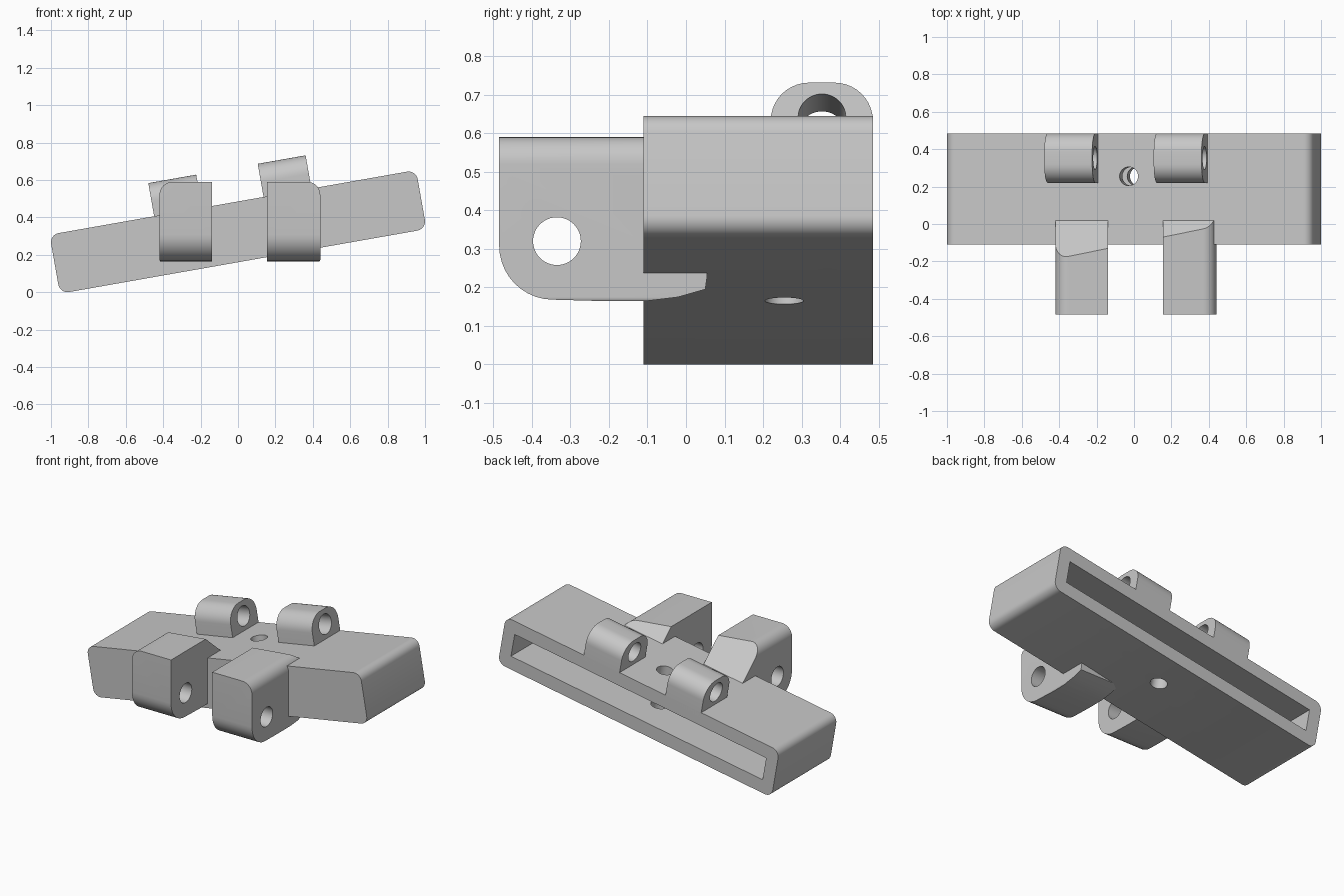
import bpy, bmesh, math
from mathutils import Matrix, Vector

if "Cube" in bpy.data.objects:
    bpy.data.objects.remove(bpy.data.objects["Cube"], do_unlink=True)

grey = bpy.data.materials.new("plain grey")
grey.use_nodes = True
COLOUR = (0.57, 0.57, 0.57, 1)
grey.diffuse_color = COLOUR
grey.node_tree.nodes["Principled BSDF"].inputs["Base Color"].default_value = COLOUR

# Frame of the slanted bar
TILT = Matrix.Translation((0, 0, 0.3225)) @ Matrix.Rotation(math.radians(-10), 4, 'Y')
UPRIGHT = Matrix()


def fillet(corners, steps=10):
    """Round each (a, b, radius) corner of an outline."""
    out = []
    n = len(corners)
    for i, (a, b, r) in enumerate(corners):
        p = Vector((a, b))
        if r == 0:
            out.append(p)
            continue
        u = (Vector(corners[i - 1][:2]) - p).normalized()
        w = (Vector(corners[(i + 1) % n][:2]) - p).normalized()
        half = u.angle(w) / 2
        centre = p + (u + w).normalized() * r / math.sin(half)
        t = r / math.tan(half)
        start, end = (p + u * t - centre).normalized(), (p + w * t - centre).normalized()
        out += [centre + start.slerp(end, k / steps) * r for k in range(steps + 1)]
    return out


def rect(a0, a1, b0, b1, r=(0, 0, 0, 0)):
    return fillet([(a0, b0, r[0]), (a1, b0, r[1]), (a1, b1, r[2]), (a0, b1, r[3])])


def circle(a, b, r, n=48):
    return [Vector((a + r * math.cos(k * math.tau / n), b + r * math.sin(k * math.tau / n)))
            for k in range(n)]


def prism(name, outline, lo, hi, axis, matrix=UPRIGHT):
    """Extrude an outline along one axis."""
    place = {'X': lambda p, d: (d, p.x, p.y),
             'Y': lambda p, d: (p.x, d, p.y),
             'Z': lambda p, d: (p.x, p.y, d)}[axis]
    bm = bmesh.new()
    rings = [[bm.verts.new(place(p, d)) for p in outline] for d in (lo, hi)]
    bm.faces.new(rings[0])
    bm.faces.new(rings[1])
    for i in range(len(outline)):
        bm.faces.new((rings[0][i - 1], rings[0][i], rings[1][i], rings[1][i - 1]))
    bmesh.ops.recalc_face_normals(bm, faces=bm.faces)
    bm.transform(matrix)
    mesh = bpy.data.meshes.new(name)
    bm.to_mesh(mesh)
    bm.free()
    mesh.materials.append(grey)
    ob = bpy.data.objects.new(name, mesh)
    bpy.context.collection.objects.link(ob)
    return ob


def select(ob):
    bpy.ops.object.select_all(action='DESELECT')
    ob.select_set(True)
    bpy.context.view_layer.objects.active = ob


def combine(ob, tool, operation='DIFFERENCE'):
    """Apply a boolean and drop the tool."""
    select(ob)
    mod = ob.modifiers.new("cut", 'BOOLEAN')
    mod.operation, mod.object, mod.solver = operation, tool, 'EXACT'
    bpy.ops.object.modifier_apply(modifier=mod.name)
    bpy.data.objects.remove(tool, do_unlink=True)


def finish(ob):
    select(ob)
    bpy.ops.object.shade_smooth_by_angle(angle=math.radians(25))


def slot_cutter():
    return prism("slot_cutter", rect(-0.915, 0.915, -0.075, 0.075), -0.03, 0.6, 'Y', TILT)


# Slanted bar with a slot open to the back and a screw hole
bar = prism("bar", rect(-0.995, 0.995, -0.16, 0.16, [0.05] * 4), -0.11, 0.485, 'Y', TILT)
combine(bar, slot_cutter())
combine(bar, prism("screw_cutter", circle(0, 0.255, 0.05), -0.5, 0.5, 'Z', TILT))
finish(bar)

# Hinge lugs on top, along the back edge
for side, x in (("right", -0.297), ("left", 0.297)):
    lug = prism("back_lug_" + side, rect(0.22, 0.485, 0.12, 0.34, (0, 0, 0.1, 0.1)),
                x - 0.13, x + 0.13, 'X', TILT)
    combine(lug, prism("pin_cutter", circle(0.353, 0.248, 0.062), x - 0.2, x + 0.2, 'X', TILT))
    finish(lug)

# Upright hinge lugs at the front, rounded on their outer top edge
side_outline = fillet([(-0.485, 0.59, 0), (-0.485, 0.172, 0.14), (-0.2, 0.164, 0), (-0.1, 0.165, 0),
                       (-0.02, 0.175, 0), (0.05, 0.195, 0), (0.055, 0.23, 0), (0.05, 0.59, 0)])
for side, lo, hi, r in (("right", -0.42, -0.14, (0.015, 0, 0, 0.07)),
                        ("left", 0.155, 0.44, (0, 0.015, 0.07, 0))):
    lug = prism("front_lug_" + side, side_outline, lo - 0.1, hi + 0.1, 'X')
    combine(lug, prism("outline_tool", rect(lo, hi, 0.16, 0.59, r), -0.7, 0.3, 'Y'), 'INTERSECT')
    # Bevel running down to the top of the bar
    bm = bmesh.new()
    bm.from_mesh(lug.data)
    bmesh.ops.bisect_plane(bm, geom=bm.verts[:] + bm.edges[:] + bm.faces[:], clear_outer=True,
                           plane_co=TILT @ Vector((0, 0.02, 0.16)),
                           plane_no=TILT.to_3x3() @ Vector((0, 0.85, 1)))
    bmesh.ops.holes_fill(bm, edges=[e for e in bm.edges if e.is_boundary], sides=0)
    bmesh.ops.recalc_face_normals(bm, faces=bm.faces)
    bm.to_mesh(lug.data)
    bm.free()
    combine(lug, prism("pin_cutter", circle(-0.335, 0.32, 0.062), lo - 0.2, hi + 0.2, 'X'))
    combine(lug, slot_cutter())
    finish(lug)
